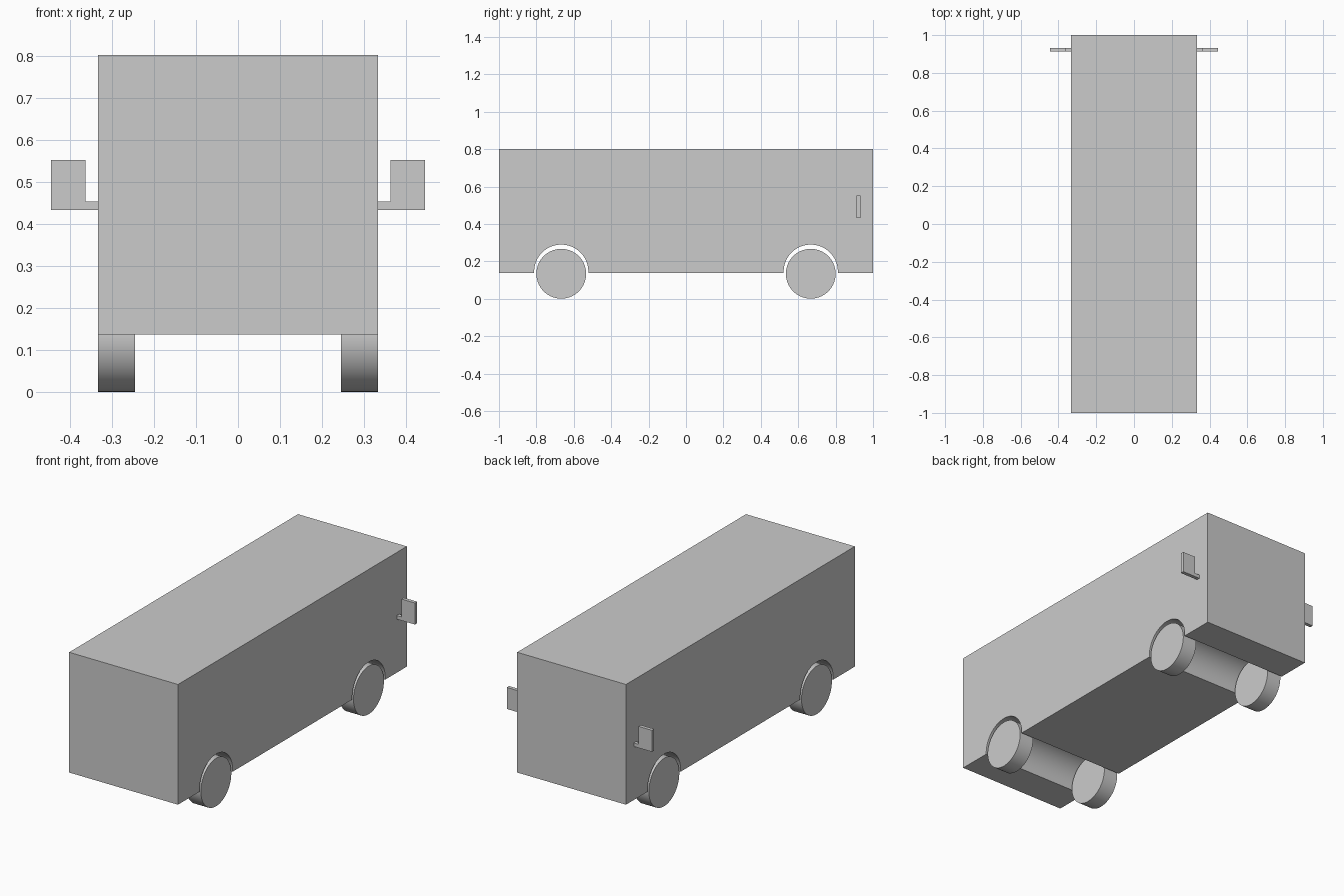
import bpy, bmesh, math
from mathutils import Vector

cube = bpy.data.objects.get("Cube")
if cube:
    bpy.data.objects.remove(cube, do_unlink=True)

GREY = (0.6, 0.6, 0.6, 1.0)
grey = bpy.data.materials.new("plain grey")
grey.use_nodes = True
grey.diffuse_color = GREY
grey.node_tree.nodes["Principled BSDF"].inputs["Base Color"].default_value = GREY

HALF_W, BOTTOM, TOP = 0.333, 0.137, 0.802
AXLE_Y, AXLE_Z = 0.667, 0.134
WHEEL_R, WHEEL_W = 0.133, 0.088
ARCH_R, ARCH_Z = 0.145, 0.145


def extrude_profile(name, points, offset):
    """Fill a closed outline and extrude it along the offset."""
    bm = bmesh.new()
    face = bm.faces.new([bm.verts.new(p) for p in points])
    moved = bmesh.ops.extrude_face_region(bm, geom=[face], use_keep_orig=True)["geom"]
    bmesh.ops.translate(bm, vec=Vector(offset),
                        verts=[g for g in moved if isinstance(g, bmesh.types.BMVert)])
    bmesh.ops.recalc_face_normals(bm, faces=bm.faces)
    mesh = bpy.data.meshes.new(name)
    bm.to_mesh(mesh)
    bm.free()
    obj = bpy.data.objects.new(name, mesh)
    bpy.context.collection.objects.link(obj)
    return finish(obj)


def finish(obj):
    obj.data.materials.append(grey)
    bpy.ops.object.select_all(action="DESELECT")
    obj.select_set(True)
    bpy.context.view_layer.objects.active = obj
    bpy.ops.object.shade_smooth_by_angle(angle=math.radians(30))
    return obj


def arch(y, steps=32):
    """Wheel arch outline, from its front foot over the top to its back foot."""
    dip = math.asin((ARCH_Z - BOTTOM) / ARCH_R)
    for i in range(steps + 1):
        a = math.pi + dip - (math.pi + 2 * dip) * i / steps
        yield (-HALF_W, y + ARCH_R * math.cos(a), ARCH_Z + ARCH_R * math.sin(a))


# Body: side outline with both arches running the full width
outline = [(-HALF_W, -1, TOP), (-HALF_W, -1, BOTTOM), *arch(-AXLE_Y), *arch(AXLE_Y),
           (-HALF_W, 1, BOTTOM), (-HALF_W, 1, TOP)]
extrude_profile("body", outline, (2 * HALF_W, 0, 0))

for side, sx in (("left", 1), ("right", -1)):
    # Wheels, flush with the body sides
    for end, sy in (("front", -1), ("back", 1)):
        bpy.ops.mesh.primitive_cylinder_add(
            vertices=64, radius=WHEEL_R, depth=WHEEL_W,
            location=(sx * (HALF_W - WHEEL_W / 2), sy * AXLE_Y, AXLE_Z),
            rotation=(0, math.pi / 2, 0))
        wheel = bpy.context.object
        wheel.name = f"{end}_{side}_wheel"
        finish(wheel)

    # Mirror: upright plate on a short arm
    ell = [(HALF_W, 0.433), (0.444, 0.433), (0.444, 0.552),
           (0.362, 0.552), (0.362, 0.453), (HALF_W, 0.453)]
    extrude_profile(f"{side}_mirror", [(sx * x, 0.912, z) for x, z in ell], (0, 0.02, 0))
